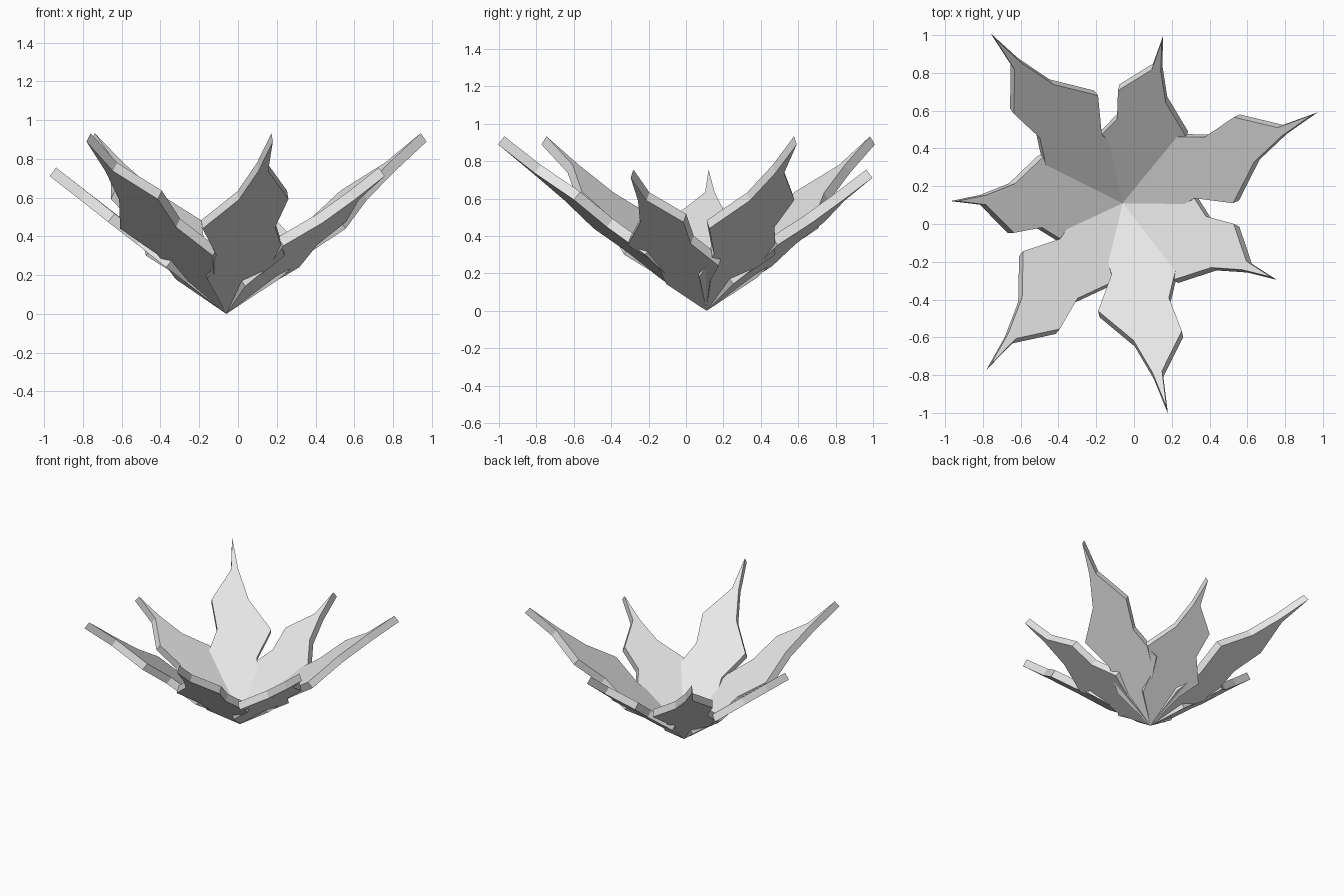
import bpy, bmesh, math
from mathutils import Vector

if "Cube" in bpy.data.objects:
    bpy.data.objects.remove(bpy.data.objects["Cube"])

# One flat colour
grey = bpy.data.materials.new("light grey")
grey.diffuse_color = (0.8, 0.8, 0.8, 1)
grey.use_nodes = True
grey.node_tree.nodes["Principled BSDF"].inputs["Base Color"].default_value = grey.diffuse_color

CENTRE = Vector((-0.06, 0.11, 0))
RISE = 0.78          # height gained per unit of outward reach
THICK = 0.055

# Leaf outline: (outward reach, sideways), from the root around the tip
OUTLINE = [(0, 0), (0.23, -0.15), (0.39, -0.137), (0.564, -0.247),
           (0.755, -0.097), (0.945, -0.034), (1.14, 0), (0.945, 0.017),
           (0.76, 0.164), (0.574, 0.134), (0.385, 0.225), (0.25, 0.12)]


def leaf(name, angle, stretch):
    """Flat pointed leaf, leaning outward from the shared root."""
    out = Vector((math.cos(angle), math.sin(angle), 0))
    side = Vector((-out.y, out.x, 0))
    slope = out + Vector((0, 0, RISE))
    normal = slope.cross(side).normalized() * THICK
    bm = bmesh.new()
    low = [bm.verts.new(CENTRE + slope * (r * stretch) + side * s) for r, s in OUTLINE]
    high = [bm.verts.new(v.co + normal) for v in low]
    bm.faces.new(low[::-1])
    bm.faces.new(high)
    n = len(low)
    for i in range(n):
        j = (i + 1) % n
        bm.faces.new((low[i], low[j], high[j], high[i]))
    bmesh.ops.recalc_face_normals(bm, faces=bm.faces)
    mesh = bpy.data.meshes.new(name)
    bm.to_mesh(mesh)
    bm.free()
    mesh.materials.append(grey)
    bpy.context.collection.objects.link(bpy.data.objects.new(name, mesh))


# Seven leaves evenly spread, three of them shorter
for k, stretch in enumerate((1, 0.8, 1, 0.8, 1, 1, 0.8)):
    leaf(f"leaf_{k + 1}", math.radians(25 + k * 360 / 7), stretch)
